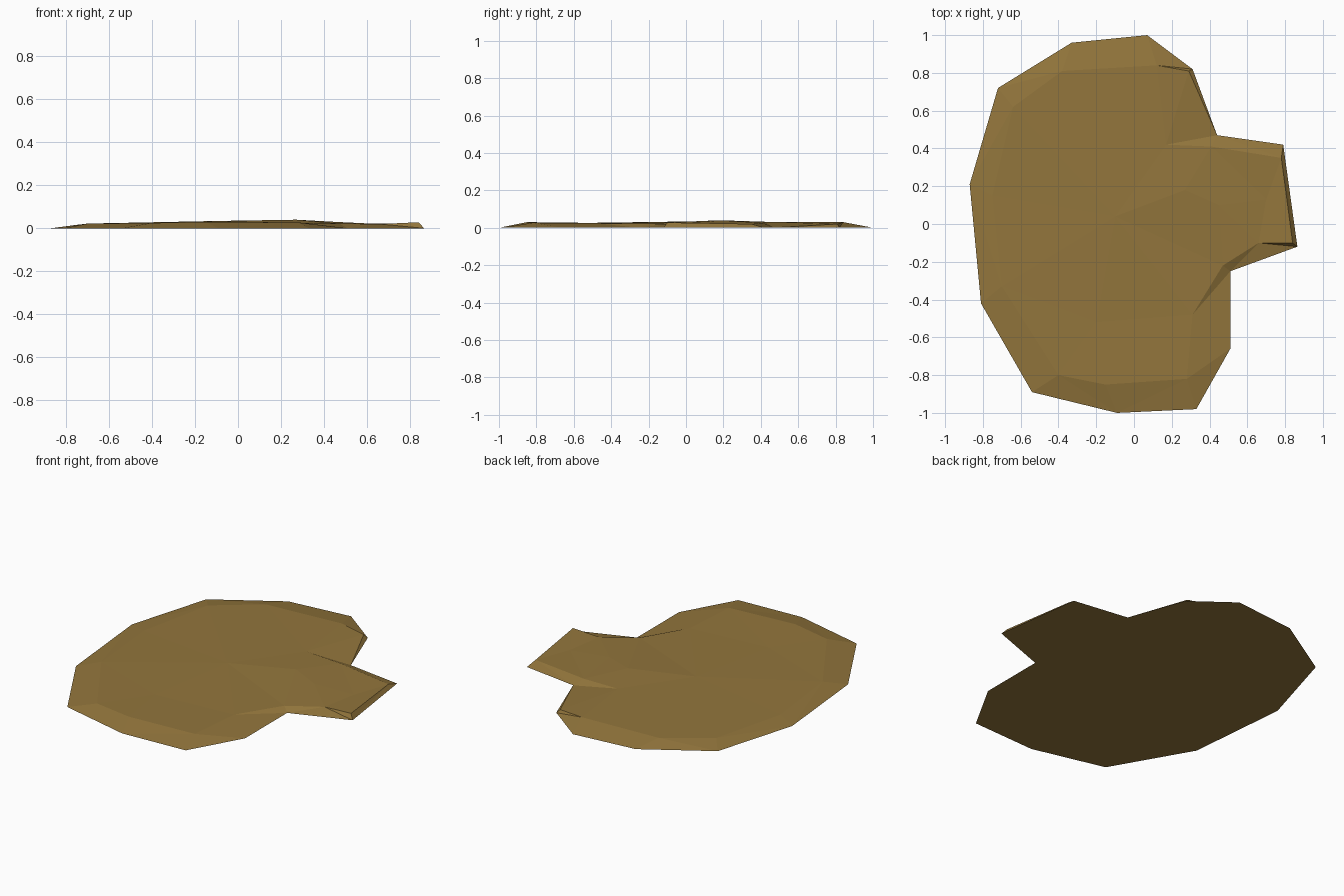
import bpy
import bmesh
from mathutils import Vector
from mathutils.geometry import delaunay_2d_cdt

cube = bpy.data.objects.get("Cube")
if cube:
    bpy.data.objects.remove(cube, do_unlink=True)

# Earth colour
earth = bpy.data.materials.new("earth_brown")
earth.use_nodes = True
colour = (0.29, 0.18, 0.045, 1)
earth.diffuse_color = colour
shader = next(n for n in earth.node_tree.nodes if n.type == "BSDF_PRINCIPLED")
shader.inputs["Base Color"].default_value = colour
shader.inputs["Roughness"].default_value = 0.9

# Ground outline, counter-clockwise, with a lobe on one side
outline = [(0.865, -0.12), (0.79, 0.42), (0.44, 0.47), (0.31, 0.82),
           (0.07, 1.0), (-0.33, 0.96), (-0.72, 0.72), (-0.87, 0.21),
           (-0.81, -0.42), (-0.54, -0.89), (-0.09, -1.0), (0.33, -0.98),
           (0.51, -0.66), (0.51, -0.25)]

# Low bumps on the upper surface: x, y, height
bumps = [(0.84, -0.1, 0.028), (0.78, 0.35, 0.02), (0.7, 0.13, 0.018),
         (0.66, -0.1, 0.02), (0.45, 0.1, 0.03), (0.41, 0.41, 0.026),
         (0.27, 0.18, 0.04), (0.17, 0.42, 0.032), (0.29, 0.81, 0.02),
         (0.12, 0.84, 0.03), (-0.38, 0.81, 0.026), (-0.64, 0.62, 0.022),
         (-0.75, 0.15, 0.016), (-0.7, -0.33, 0.022), (-0.4, -0.8, 0.025),
         (-0.15, -0.85, 0.03), (0.28, -0.82, 0.027), (0.31, -0.48, 0.024),
         (-0.2, -0.52, 0.026), (-0.1, 0.04, 0.034), (0.47, -0.22, 0.022)]

# Triangulate the upper surface inside the outline
points = [Vector(p) for p in outline] + [Vector(b[:2]) for b in bumps]
heights = [0.0] * len(outline) + [b[2] for b in bumps]
rim = list(range(len(outline)))
flat, _, faces, origins, _, _ = delaunay_2d_cdt(points, [], [rim], 1, 1e-5)

bm = bmesh.new()
verts = [bm.verts.new((p.x, p.y, heights[origins[i][0]]))
         for i, p in enumerate(flat)]
for face in faces:
    bm.faces.new([verts[i] for i in face])

# Close the flat underside
boundary = [e for e in bm.edges if e.is_boundary]
bmesh.ops.holes_fill(bm, edges=boundary, sides=0)
bmesh.ops.recalc_face_normals(bm, faces=bm.faces[:])

mesh = bpy.data.meshes.new("dirt_patch")
bm.to_mesh(mesh)
bm.free()
mesh.materials.append(earth)
patch = bpy.data.objects.new("dirt_patch", mesh)
bpy.context.collection.objects.link(patch)
